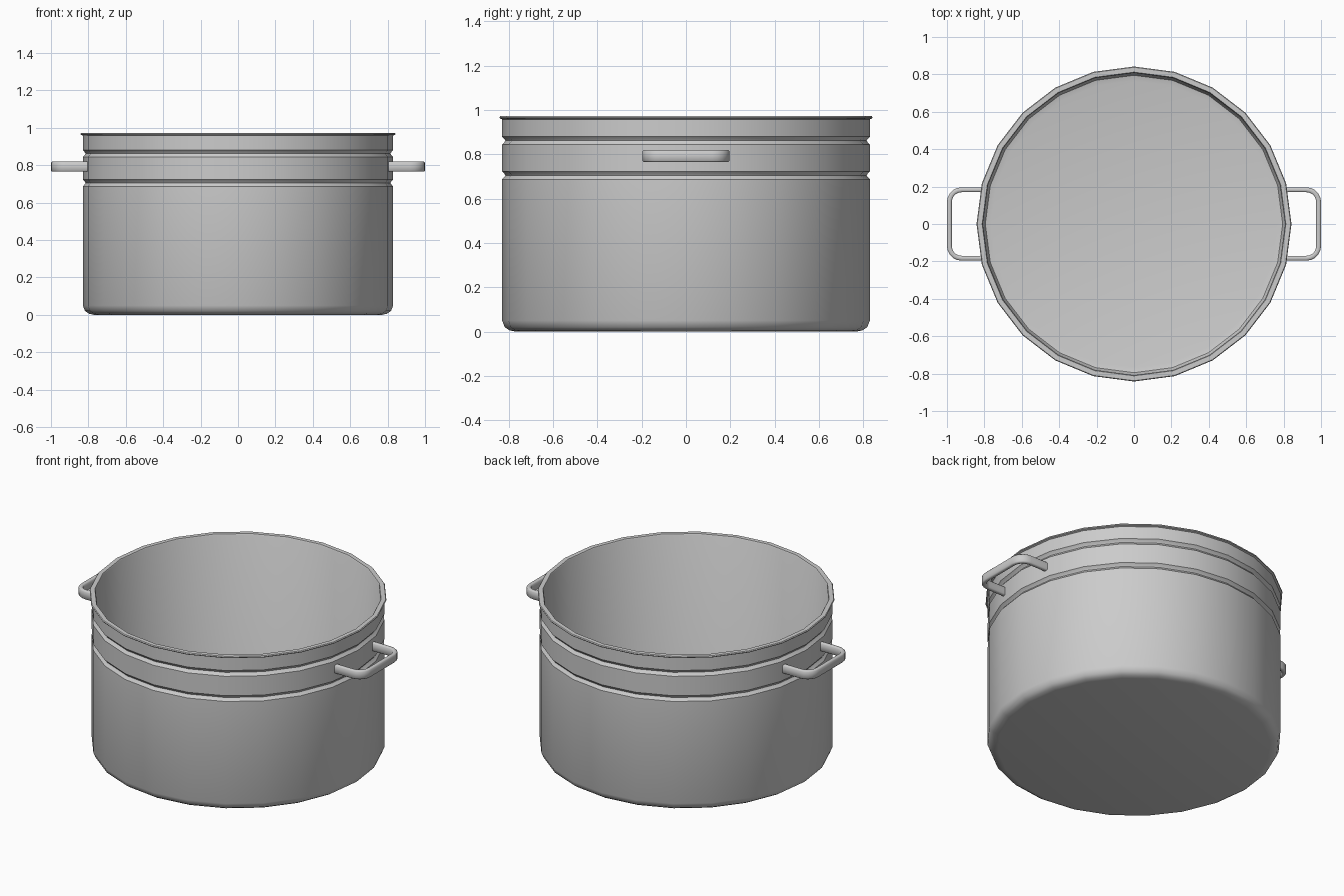
import bpy, bmesh, math
from mathutils import Vector

cube = bpy.data.objects.get("Cube")
if cube:
    bpy.data.objects.remove(cube)

steel = bpy.data.materials.new("brushed steel grey")
steel.use_nodes = True
GREY = (0.6, 0.6, 0.6, 1)
steel.diffuse_color = GREY
steel.node_tree.nodes["Principled BSDF"].inputs["Base Color"].default_value = GREY

SIDES = 24


def finish(bm, name, angle=35):
    bmesh.ops.recalc_face_normals(bm, faces=bm.faces)
    mesh = bpy.data.meshes.new(name)
    bm.to_mesh(mesh)
    bm.free()
    mesh.materials.append(steel)
    obj = bpy.data.objects.new(name, mesh)
    bpy.context.collection.objects.link(obj)
    bpy.ops.object.select_all(action="DESELECT")
    bpy.context.view_layer.objects.active = obj
    obj.select_set(True)
    bpy.ops.object.shade_smooth_by_angle(angle=math.radians(angle))
    return obj


def bridge(bm, rings, closed):
    """Skin neighbouring vertex rings, and cap both ends."""
    for a, b in zip(rings, rings[1:]):
        n = len(a)
        for i in range(n):
            j = (i + 1) % n
            bm.faces.new((a[i], a[j], b[j], b[i]))
    if closed:
        bm.faces.new(rings[0])
        bm.faces.new(rings[-1])


def groove(z):
    return [(0.83, z - 0.018), (0.82, z - 0.008), (0.815, z),
            (0.82, z + 0.008), (0.83, z + 0.018)]


# Pot: one profile from the underside, up the wall, over the rim to the floor
profile = [(0.77, 0), (0.797, 0.006), (0.818, 0.02), (0.83, 0.05)]
profile += groove(0.705) + groove(0.862)
profile += [(0.83, 0.958), (0.84, 0.962), (0.842, 0.967), (0.838, 0.972),
            (0.812, 0.972), (0.808, 0.966), (0.808, 0.05), (0.795, 0.025),
            (0.765, 0.018)]
bm = bmesh.new()
rings = []
for r, z in profile:
    angles = [math.tau * i / SIDES for i in range(SIDES)]
    rings.append([bm.verts.new((r * math.cos(a), r * math.sin(a), z)) for a in angles])
bridge(bm, rings, True)
finish(bm, "pot_body")


# Handles: a rounded flat strap swept along a U-shaped path
def handle(name, side):
    outer, half, radius = 0.987, 0.183, 0.065
    path = [(Vector((0.795, -half, 0)), Vector((0, -1, 0)))]
    for sign, start in ((-1, -90), (1, 0)):
        centre = Vector((outer - radius, sign * (half - radius), 0))
        for k in range(6):
            a = math.radians(start + 18 * k)
            out = Vector((math.cos(a), math.sin(a), 0))
            path.append((centre + out * radius, out))
    path.append((Vector((0.795, half, 0)), Vector((0, 1, 0))))

    w, h, c = 0.013, 0.027, 0.006
    section = [(w, h - c), (w - c, h), (c - w, h), (-w, h - c),
               (-w, c - h), (c - w, -h), (w - c, -h), (w, c - h)]
    bm = bmesh.new()
    rings = []
    for point, out in path:
        ring = []
        for u, v in section:
            p = point + out * u
            ring.append(bm.verts.new((side * p.x, p.y, 0.792 + v)))
        rings.append(ring)
    bridge(bm, rings, True)
    finish(bm, name, 50)


handle("left_handle", 1)
handle("right_handle", -1)
